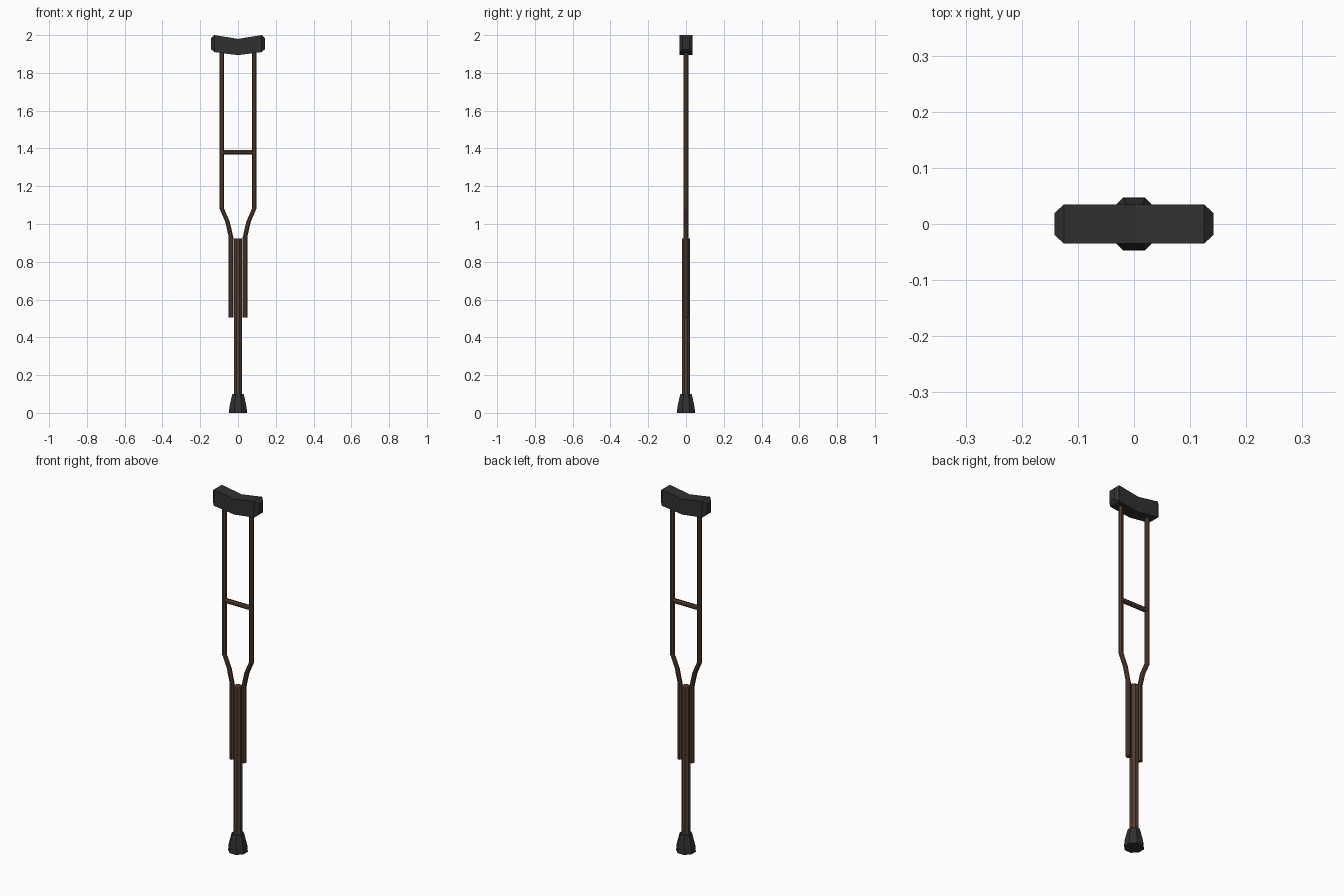
import bpy, bmesh, math
from mathutils import Vector

if "Cube" in bpy.data.objects:
    bpy.data.objects.remove(bpy.data.objects["Cube"])


def material(name, col):
    m = bpy.data.materials.new(name)
    m.diffuse_color = (*col, 1)
    m.use_nodes = True
    m.node_tree.nodes["Principled BSDF"].inputs["Base Color"].default_value = m.diffuse_color
    return m


WOOD = material("dark brown wood", (0.085, 0.05, 0.033))
RUBBER = material("black rubber", (0.03, 0.03, 0.03))


def loft(name, rings, mat):
    """Skin a list of equal-sized vertex rings and cap both ends."""
    bm = bmesh.new()
    vs = [[bm.verts.new(p) for p in r] for r in rings]
    n = len(vs[0])
    for a, b in zip(vs, vs[1:]):
        for i in range(n):
            j = (i + 1) % n
            bm.faces.new((a[i], a[j], b[j], b[i]))
    bm.faces.new(vs[0])
    bm.faces.new(vs[-1])
    bmesh.ops.recalc_face_normals(bm, faces=bm.faces)
    me = bpy.data.meshes.new(name)
    bm.to_mesh(me)
    bm.free()
    me.materials.append(mat)
    ob = bpy.data.objects.new(name, me)
    bpy.context.collection.objects.link(ob)
    return ob


def octagon(centre, apothem, u=(1, 0, 0), v=(0, 1, 0)):
    r = apothem / math.cos(math.pi / 8)
    angles = [math.pi / 8 + i * math.pi / 4 for i in range(8)]
    return [Vector(centre) + Vector(u) * r * math.cos(a) + Vector(v) * r * math.sin(a)
            for a in angles]


# Rubber foot, flared towards the floor
loft("rubber_foot", [octagon((0, 0, z), r) for z, r in
                     ((0, 0.047), (0.03, 0.046), (0.1, 0.03))], RUBBER)

# Central lower pole
loft("lower_pole", [octagon((0, 0, z), 0.022) for z in (0.08, 0.922)], WOOD)

# Bent side rails, one on each side
path = [(0.037, 0.505), (0.037, 0.93), (0.055, 1.01), (0.085, 1.08), (0.085, 1.93)]
for side, label in ((-1, "left"), (1, "right")):
    loft(label + "_rail", [octagon((side * x, 0, z), 0.012) for x, z in path], WOOD)

# Hand grip between the rails
loft("hand_grip", [octagon((x, 0, 1.38), 0.012, (0, 1, 0), (0, 0, 1))
                   for x in (-0.085, 0.085)], WOOD)

# Dipped underarm pad with chamfered ends: x, half depth, bottom, top
half = [(0.142, 0.019, 1.925, 1.985), (0.125, 0.035, 1.91, 2.0), (0, 0.035, 1.894, 1.98)]
sections = [(-x, d, b, t) for x, d, b, t in half] + half[1::-1]
loft("underarm_pad", [[(x, -d, b), (x, d, b), (x, d, t), (x, -d, t)]
                      for x, d, b, t in sections], RUBBER)
